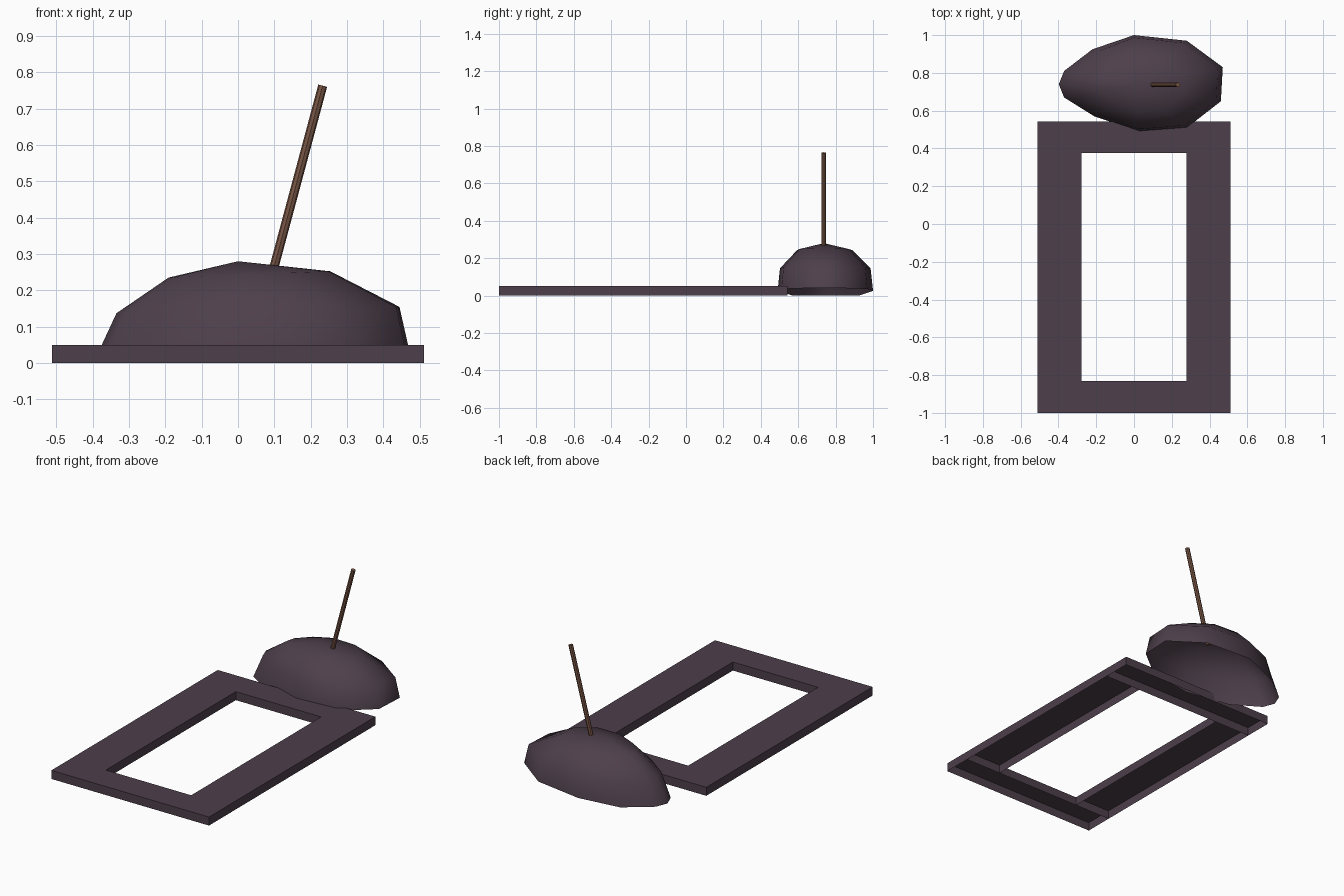
import bpy, bmesh, math
from mathutils import Vector

if "Cube" in bpy.data.objects:
    bpy.data.objects.remove(bpy.data.objects["Cube"])


def material(name, color):
    m = bpy.data.materials.new(name)
    m.diffuse_color = (*color, 1)
    m.use_nodes = True
    m.node_tree.nodes["Principled BSDF"].inputs["Base Color"].default_value = m.diffuse_color
    return m


earth = material("dark earth", (0.075, 0.050, 0.070))
wood = material("brown wood", (0.19, 0.093, 0.060))


def finish(name, bm, mat):
    me = bpy.data.meshes.new(name)
    bm.to_mesh(me)
    bm.free()
    me.materials.append(mat)
    ob = bpy.data.objects.new(name, me)
    bpy.context.collection.objects.link(ob)
    return ob


# Border rails: shallow boxes left open underneath
def rail(name, x0, x1, y0, y1, height=0.05):
    bm = bmesh.new()
    bmesh.ops.create_cube(bm, size=1)
    for v in bm.verts:
        v.co = Vector((x1 if v.co.x > 0 else x0,
                       y1 if v.co.y > 0 else y0,
                       height if v.co.z > 0 else 0))
    bm.normal_update()
    bottom = [f for f in bm.faces if f.normal.z < -0.5]
    bmesh.ops.delete(bm, geom=bottom, context='FACES_ONLY')
    finish(name, bm, earth)


W, IN = 0.512, 0.277
rail("front_rail", -W, W, -1.0, -0.83)
rail("back_rail", -W, W, 0.375, 0.543)
rail("left_rail", -W, -IN, -0.83, 0.375)
rail("right_rail", IN, W, -0.83, 0.375)

# Mound: irregular twelve-sided rim, narrowing in rings up to the peak, open below
CY = 0.737
rim = [(0.465, 0.74, 0.04), (0.47, 0.83, 0.04), (0.28, 0.97, 0.035), (0.0, 1.0, 0.025),
       (-0.22, 0.925, 0.0), (-0.37, 0.81, 0.0), (-0.398, 0.74, 0.0), (-0.37, 0.67, 0.0),
       (-0.21, 0.57, 0.0), (0.03, 0.49, 0.025), (0.28, 0.51, 0.035), (0.46, 0.65, 0.04)]
# scale on the left, scale on the right, scale in depth, height
levels = [(0.84, 0.945, 0.95, 0.145), (0.48, 0.54, 0.575, 0.243)]
bm = bmesh.new()
rings = [[bm.verts.new(p) for p in rim]]
for left, right, depth, z in levels:
    rings.append([bm.verts.new((x * (left if x < 0 else right),
                                CY + (y - CY) * depth, z + 0.02 * x))
                  for x, y, _ in rim])
peak = bm.verts.new((0, CY, 0.28))
n = len(rim)
for i in range(n):
    j = (i + 1) % n
    for lower, upper in zip(rings, rings[1:]):
        bm.faces.new((lower[i], lower[j], upper[j], upper[i]))
    bm.faces.new((rings[-1][i], rings[-1][j], peak))
for f in bm.faces:
    f.smooth = True
finish("earth_mound", bm, earth)

# Leaning handle stuck in the mound
bottom, top = Vector((0.082, CY, 0.2)), Vector((0.233, CY, 0.763))
axis = top - bottom
bm = bmesh.new()
bmesh.ops.create_cone(bm, cap_ends=True, segments=8, radius1=0.0125, radius2=0.0125,
                      depth=axis.length)
handle = finish("handle", bm, wood)
handle.location = (bottom + top) / 2
handle.rotation_euler = (0, math.atan2(axis.x, axis.z), 0)
